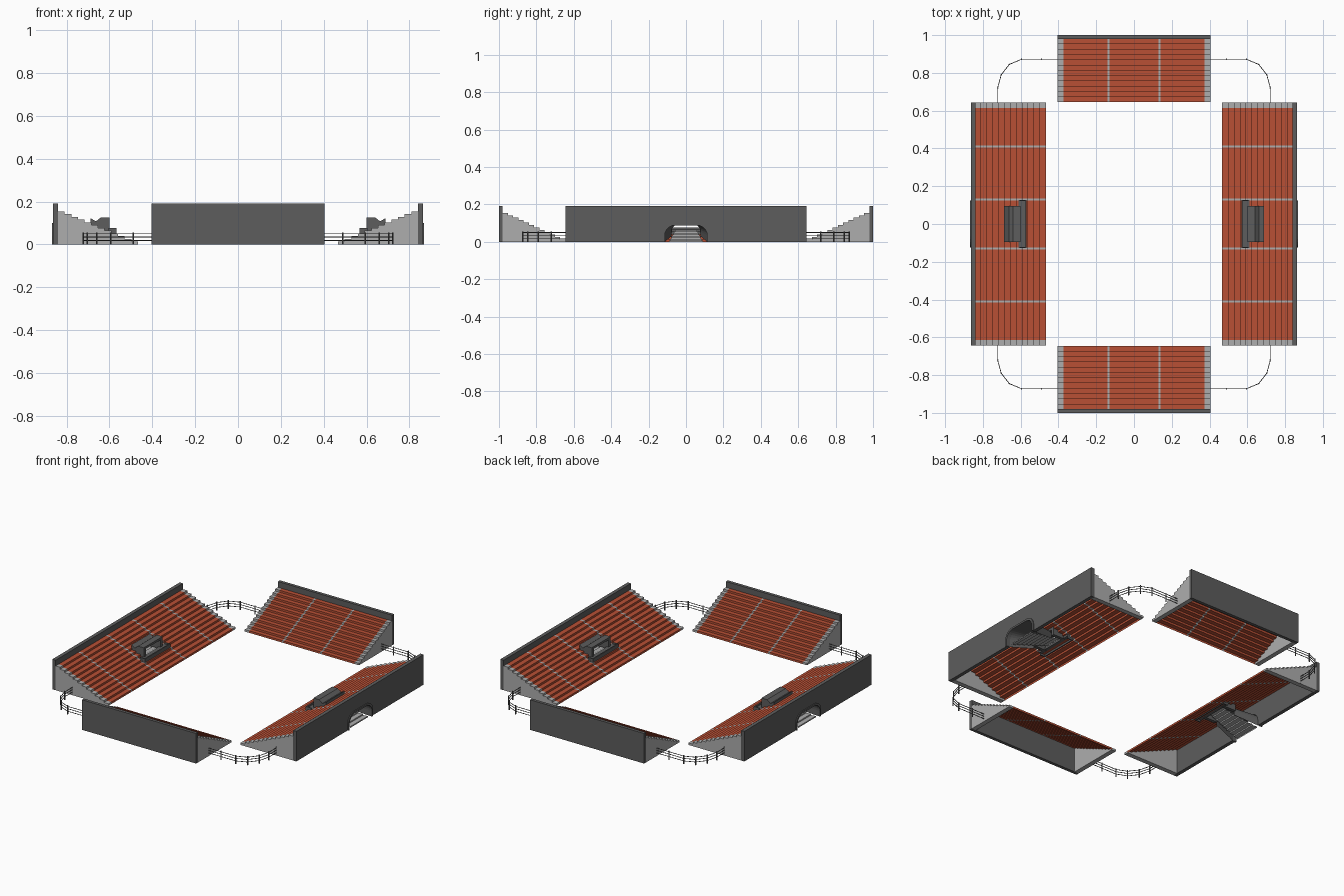
import bpy, bmesh, math
from mathutils import Matrix, Vector

if "Cube" in bpy.data.objects:
    bpy.data.objects.remove(bpy.data.objects["Cube"])


def material(name, r, g, b):
    m = bpy.data.materials.new(name)
    m.diffuse_color = (r, g, b, 1)
    m.use_nodes = True
    m.node_tree.nodes["Principled BSDF"].inputs["Base Color"].default_value = m.diffuse_color
    return m


RED = material("seat_red", 0.48, 0.08, 0.035)
DARK = material("wall_grey", 0.11, 0.11, 0.11)
LIGHT = material("concrete_grey", 0.42, 0.42, 0.42)
STEPS, TOP = 12, 0.155


def finish(name, bm, mat, angle=0):
    bmesh.ops.rotate(bm, verts=bm.verts, matrix=Matrix.Rotation(angle, 3, 'Z'))
    bmesh.ops.recalc_face_normals(bm, faces=bm.faces)
    me = bpy.data.meshes.new(name)
    bm.to_mesh(me)
    bm.free()
    me.materials.append(mat)
    ob = bpy.data.objects.new(name, me)
    bpy.context.collection.objects.link(ob)
    return ob


def loft(bm, a, b, closed=True):
    """Join two matching point rows; closed rows also get end caps."""
    va, vb = [bm.verts.new(p) for p in a], [bm.verts.new(p) for p in b]
    n = len(va)
    for i in range(n if closed else n - 1):
        j = (i + 1) % n
        bm.faces.new((va[i], va[j], vb[j], vb[i]))
    if closed:
        bm.faces.new(va)
        bm.faces.new(vb)


def across(bm, prof, v0, v1, closed=True):
    """Extrude an outward/height profile along the stand."""
    loft(bm, [(u, v0, z) for u, z in prof], [(u, v1, z) for u, z in prof], closed)


def block(bm, u0, u1, v0, v1, z0, z1):
    across(bm, [(u0, z0), (u1, z0), (u1, z1), (u0, z1)], v0, v1)


def stair(u0, u1, first=0, last=STEPS):
    d, h = (u1 - u0) / STEPS, TOP / STEPS
    pts = [(u0 + first * d, first * h)]
    for i in range(first, last):
        pts += [(u0 + i * d, (i + 1) * h), (u0 + (i + 1) * d, (i + 1) * h)]
    return pts


def arch(w, z0, h, n=6):
    """Flat-topped arch outline (along, height), open at the bottom."""
    r = min(w * 0.5, h * 0.6)
    right = [(w, z0)] + [(w - r + r * math.cos(t), z0 + h - h * 0.6 + h * 0.6 * math.sin(t))
                         for t in (i * math.pi / 2 / n for i in range(n + 1))]
    return right + [(-y, z) for y, z in reversed(right)]


def stand(name, u0, u1, back, half, aisles, angle, gate):
    full = stair(u0, u1)
    cuts = sorted(aisles)
    # red seating tiers, left open around the gate
    bm = bmesh.new()
    edges = [-half + 0.03] + [e for a in cuts for e in (a - 0.006, a + 0.006)] + [half - 0.03]
    for a, b in zip(edges[::2], edges[1::2]):
        if gate and a < 0 < b:
            across(bm, full, a, -0.085, False)
            across(bm, full, 0.085, b, False)
            across(bm, stair(u0, u1, 0, 4), -0.085, 0.085, False)
            across(bm, stair(u0, u1, 7), -0.085, 0.085, False)
        else:
            across(bm, full, a, b, False)
    finish(name + "_seating", bm, RED, angle)
    # aisles and solid stepped ends
    bm = bmesh.new()
    for a in cuts:
        across(bm, full, a - 0.006, a + 0.006, False)
    for s in (-1, 1):
        across(bm, full + [(u1, 0)], s * half, s * (half - 0.03))
    finish(name + "_aisles_and_ends", bm, LIGHT, angle)
    # back wall, notched by the entrance arch
    bm = bmesh.new()
    outline = [(-half, 0), (-half, 0.192), (half, 0.192), (half, 0)]
    if gate:
        outline += arch(0.115, 0, 0.09)
    loft(bm, [(u1, y, z) for y, z in outline], [(back, y, z) for y, z in outline])
    finish(name + "_back_wall", bm, DARK, angle)
    if gate:
        entrance(name, back, angle)


def entrance(name, back, angle):
    # arch trim and tapering tunnel
    bm = bmesh.new()
    ring = arch(0.125, 0, 0.1) + arch(0.113, 0, 0.088)[::-1]
    loft(bm, [(back - 0.01, y, z) for y, z in ring], [(back + 0.006, y, z) for y, z in ring])
    finish(name + "_arch_trim", bm, DARK, angle)
    bm = bmesh.new()
    loft(bm, [(back - 0.02, y, z) for y, z in arch(0.114, 0, 0.089)],
         [(0.69, y, z) for y, z in arch(0.078, 0.03, 0.062)], False)
    finish(name + "_tunnel", bm, DARK, angle)
    # fan-shaped stairs up to the landing
    bm = bmesh.new()
    pts, n = [], 8
    for i in range(n):
        x0, x1 = 0.855 - i * 0.03, 0.855 - (i + 1) * 0.03
        pts += [(x0, i * 0.008), (x0, (i + 1) * 0.008), (x1, (i + 1) * 0.008)]
    rows = [[(u, s * (0.055 + 0.035 * (u - 0.615) / 0.24), z) for u, z in pts] for s in (-1, 1)]
    loft(bm, rows[0], rows[1], False)
    finish(name + "_entrance_stairs", bm, LIGHT, angle)
    # gate hut with folded roof
    bm = bmesh.new()
    roof = [(0.6, 0.112), (0.6, 0.126), (0.64, 0.126), (0.663, 0.108), (0.688, 0.122),
            (0.688, 0.09), (0.663, 0.095), (0.64, 0.112)]
    across(bm, roof, -0.095, 0.095)
    for s in (-1, 1):
        across(bm, [(0.6, 0.05), (0.6, 0.112), (0.64, 0.112), (0.663, 0.1), (0.688, 0.1), (0.688, 0.05)],
               s * 0.075, s * 0.095)
    finish(name + "_gate_hut", bm, DARK, angle)
    # landing with low barrier
    bm = bmesh.new()
    block(bm, 0.568, 0.612, -0.128, 0.128, 0.052, 0.066)
    block(bm, 0.568, 0.575, -0.128, 0.128, 0.04, 0.076)
    for s in (-1, 1):
        block(bm, 0.568, 0.605, s * 0.122, s * 0.128, 0.04, 0.076)
    finish(name + "_gate_landing", bm, DARK, angle)


for side, ang in (("right", 0), ("left", math.pi)):
    stand(side + "_stand", 0.467, 0.84, 0.863, 0.643, (-0.41, -0.13, 0.13, 0.41), ang, True)
for side, ang in (("back", math.pi / 2), ("front", -math.pi / 2)):
    stand(side + "_stand", 0.645, 0.98, 1.0, 0.404, (-0.135, 0.135), ang, False)


def bar(bm, a, b, r):
    d = b - a
    m = Matrix.Translation((a + b) / 2) @ d.to_track_quat('Z', 'Y').to_matrix().to_4x4()
    bmesh.ops.create_cone(bm, cap_ends=True, segments=6, radius1=r, radius2=r, depth=d.length, matrix=m)


# corner railings
path = [(0.4, 0.872), (0.49, 0.872), (0.595, 0.872), (0.66, 0.845), (0.703, 0.79),
        (0.722, 0.72), (0.722, 0.64)]
for cx, cy, label in ((1, 1, "back_right"), (-1, 1, "back_left"), (1, -1, "front_right"), (-1, -1, "front_left")):
    bm = bmesh.new()
    pts = [Vector((x * cx, y * cy, 0)) for x, y in path]
    for p in pts:
        bar(bm, p, p + Vector((0, 0, 0.056)), 0.004)
    for z in (0.019, 0.035, 0.05):
        for a, b in zip(pts, pts[1:]):
            bar(bm, a + Vector((0, 0, z)), b + Vector((0, 0, z)), 0.0022)
    finish(label + "_railing", bm, DARK)
